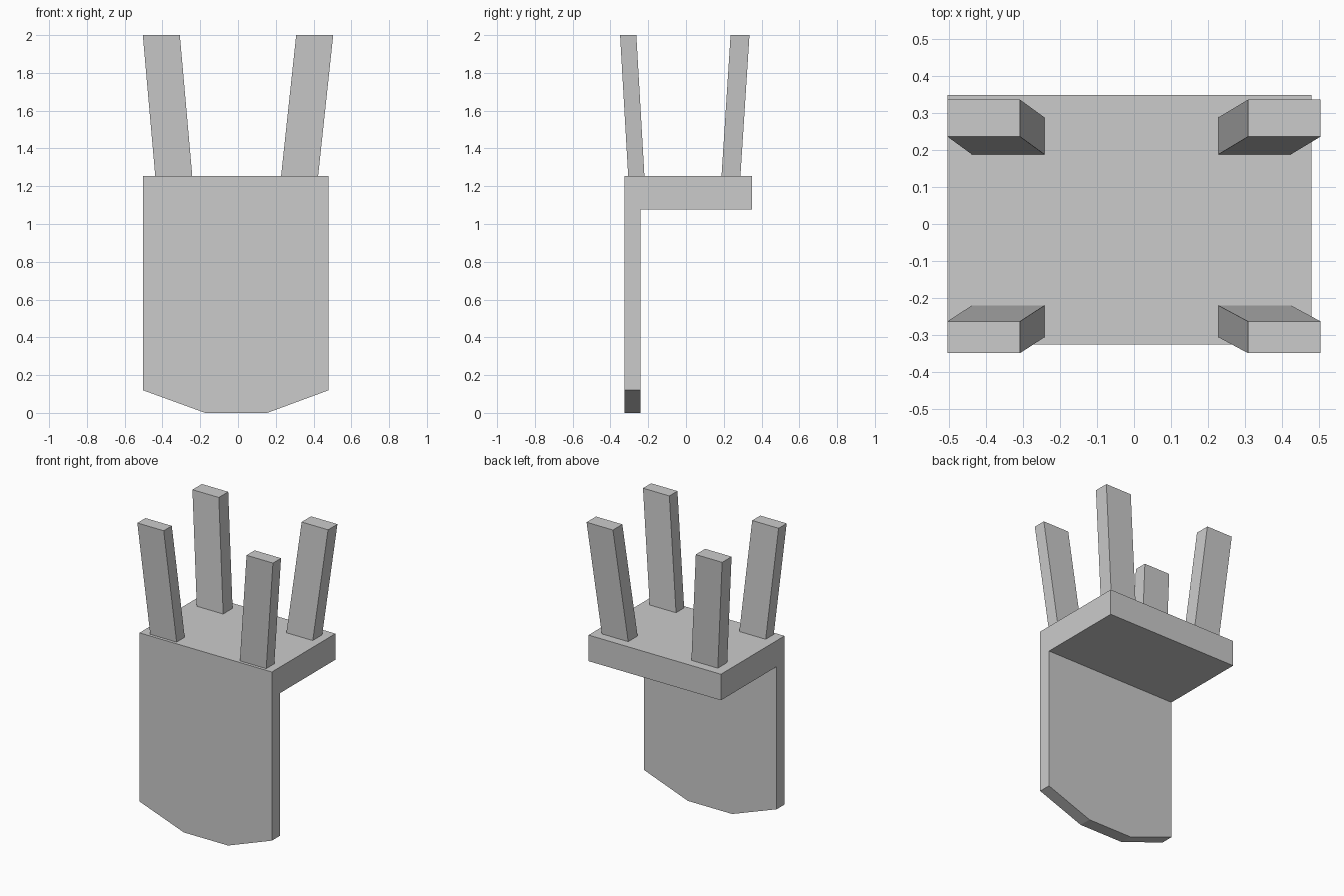
import bpy
import bmesh
from mathutils import Vector

if "Cube" in bpy.data.objects:
    bpy.data.objects.remove(bpy.data.objects["Cube"])

X0, X1 = -0.504, 0.48          # side faces of seat and backrest
SEAT_TOP, SEAT_LOW, TOP = 1.253, 1.078, 2.0


def finish(name, bm):
    bmesh.ops.recalc_face_normals(bm, faces=bm.faces[:])
    mesh = bpy.data.meshes.new(name)
    bm.to_mesh(mesh)
    bm.free()
    obj = bpy.data.objects.new(name, mesh)
    bpy.context.collection.objects.link(obj)
    return obj


# Seat and backrest: one L-shaped profile extruded across x
bm = bmesh.new()
profile = [(-0.326, 0), (-0.242, 0), (-0.242, SEAT_LOW),
           (0.349, SEAT_LOW), (0.349, SEAT_TOP), (-0.326, SEAT_TOP)]
face = bm.faces.new([bm.verts.new((X0, y, z)) for y, z in profile])
ext = bmesh.ops.extrude_face_region(bm, geom=[face])
bmesh.ops.translate(bm, vec=(X1 - X0, 0, 0),
                    verts=[g for g in ext["geom"] if isinstance(g, bmesh.types.BMVert)])

# Slanted lower corners of the backrest
for x, normal in ((-0.174, (-0.12, 0, -0.33)), (0.155, (0.12, 0, -0.325))):
    cut = bmesh.ops.bisect_plane(bm, geom=bm.verts[:] + bm.edges[:] + bm.faces[:],
                                 plane_co=(x, 0, 0), plane_no=Vector(normal).normalized(),
                                 clear_outer=True)
    bmesh.ops.holes_fill(bm, edges=[e for e in bm.edges if e.is_boundary], sides=0)
bmesh.ops.remove_doubles(bm, verts=bm.verts[:], dist=0.0005)
finish("seat_and_backrest", bm)


# Splayed legs: a box whose free end is shifted outwards
def leg(name, x_base, x_end, y_base, y_end, depth):
    bm = bmesh.new()
    bmesh.ops.create_cube(bm, size=1)
    for v in bm.verts:
        end = v.co.z > 0
        v.co = (v.co.x * 0.196 + (x_end if end else x_base),
                v.co.y * depth + (y_end if end else y_base),
                TOP if end else SEAT_TOP)
    finish(name, bm)


for side, x_base, x_end in (("left", -0.340, -0.406), ("right", 0.326, 0.406)):
    leg(f"front_leg_{side}", x_base, x_end, -0.263, -0.306, 0.086)
    leg(f"back_leg_{side}", x_base, x_end, 0.238, 0.286, 0.100)
